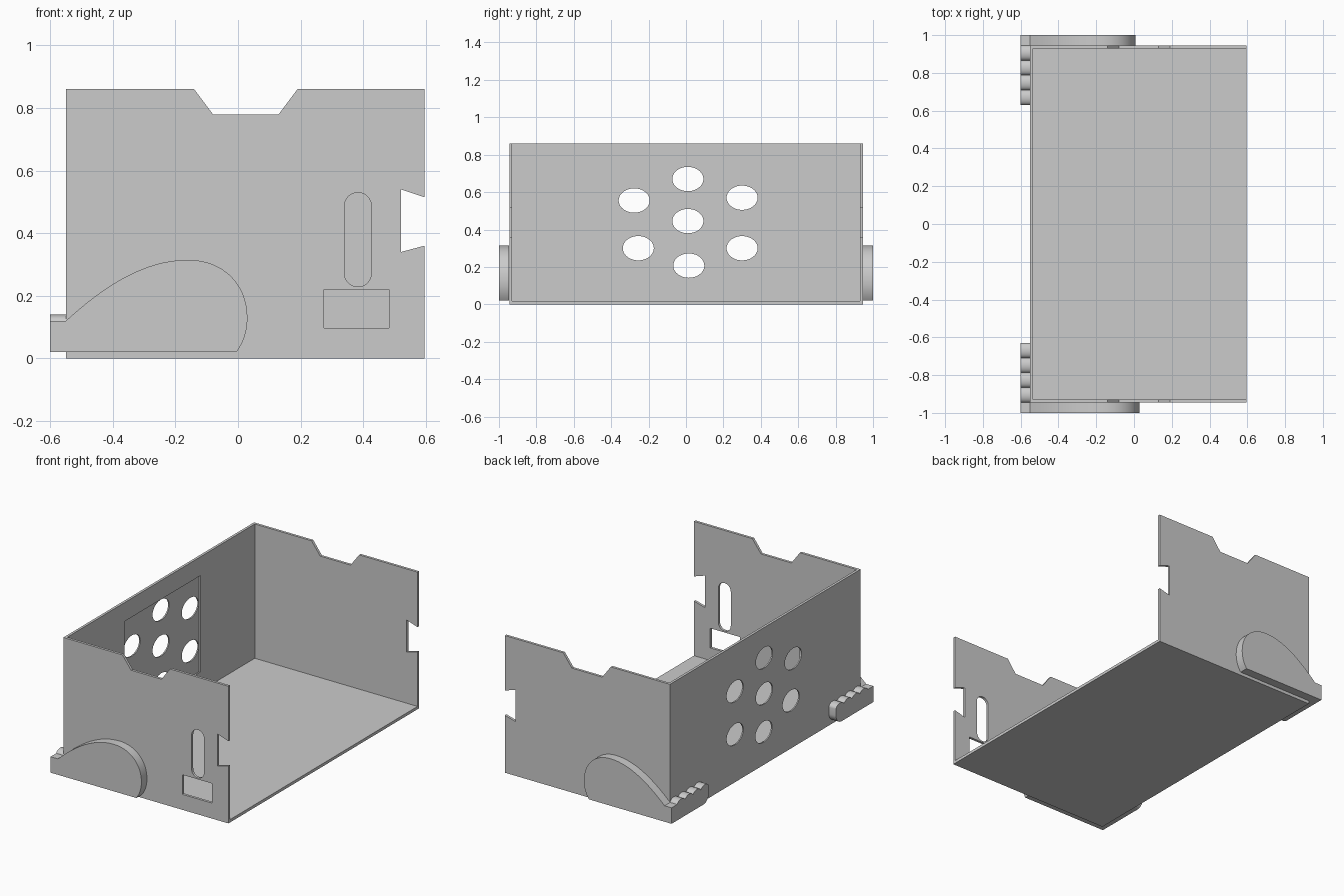
import bpy, bmesh
from math import sin, cos, pi, radians
from mathutils import Matrix, Vector
from mathutils.geometry import interpolate_bezier

if "Cube" in bpy.data.objects:
    bpy.data.objects.remove(bpy.data.objects["Cube"], do_unlink=True)

grey = bpy.data.materials.new("plain grey")
grey.use_nodes = True
grey.diffuse_color = (0.6, 0.6, 0.6, 1)
for node in grey.node_tree.nodes:
    if node.type == 'BSDF_PRINCIPLED':
        node.inputs["Base Color"].default_value = grey.diffuse_color

# Axes: profile u, profile v and thickness direction as matrix columns
XZ = Matrix(((1, 0, 0), (0, 0, -1), (0, 1, 0))).to_4x4()
YZ = Matrix(((0, 0, 1), (1, 0, 0), (0, 1, 0))).to_4x4()
XY = Matrix.Identity(4)


def plate(name, loops, axes, lo, hi):
    """Extrude an outline (first loop) with holes (other loops) from lo to hi."""
    curve = bpy.data.curves.new(name, 'CURVE')
    curve.dimensions = '2D'
    curve.fill_mode = 'BOTH'
    curve.extrude = (hi - lo) / 2
    for loop in loops:
        spline = curve.splines.new('POLY')
        spline.points.add(len(loop) - 1)
        for point, (u, v) in zip(spline.points, loop):
            point.co = (u, v, 0, 1)
        spline.use_cyclic_u = True
    temp = bpy.data.objects.new(name + " curve", curve)
    bpy.context.collection.objects.link(temp)
    bpy.context.view_layer.update()
    graph = bpy.context.evaluated_depsgraph_get()
    mesh = bpy.data.meshes.new_from_object(temp.evaluated_get(graph))
    bpy.data.objects.remove(temp, do_unlink=True)
    bpy.data.curves.remove(curve)

    normal = axes.to_3x3() @ Vector((0, 0, 1))
    middle = (lo + hi) / 2 * Vector([abs(c) for c in normal])
    mesh.transform(Matrix.Translation(middle) @ axes)
    bm = bmesh.new()
    bm.from_mesh(mesh)
    bmesh.ops.remove_doubles(bm, verts=bm.verts, dist=0.0002)
    bmesh.ops.recalc_face_normals(bm, faces=bm.faces)
    bm.to_mesh(mesh)
    bm.free()
    mesh.materials.clear()
    mesh.materials.append(grey)
    obj = bpy.data.objects.new(name, mesh)
    bpy.context.collection.objects.link(obj)
    bpy.ops.object.select_all(action='DESELECT')
    obj.select_set(True)
    bpy.context.view_layer.objects.active = obj
    bpy.ops.object.shade_smooth_by_angle(angle=radians(30))
    return obj


def rect(u0, u1, v0, v1):
    return [(u0, v0), (u1, v0), (u1, v1), (u0, v1)]


def arc(u, v, ru, rv, start, end, steps):
    angles = [start + (end - start) * i / steps for i in range(steps + 1)]
    return [(u + ru * cos(a), v + rv * sin(a)) for a in angles]


def ellipse(u, v, ru, rv):
    return arc(u, v, ru, rv, 0, 2 * pi, 40)[:-1]


LEFT, RIGHT, SIDE, HEIGHT = -0.55, 0.595, 0.945, 0.86
WALL = 0.016

# Floor
plate("floor", [rect(LEFT + WALL, RIGHT, -SIDE + WALL, SIDE - WALL)], XY, 0, 0.018)

# Side walls with a notch in the top and the open edge
outline = [(LEFT, 0), (RIGHT, 0), (RIGHT, 0.36), (0.52, 0.34), (0.52, 0.54),
           (RIGHT, 0.515), (RIGHT, HEIGHT), (0.19, HEIGHT), (0.13, 0.78),
           (-0.08, 0.78), (-0.14, HEIGHT), (LEFT, HEIGHT)]
slot = arc(0.383, 0.487, 0.043, 0.043, 0, pi, 16) + arc(0.383, 0.272, 0.043, 0.043, pi, 2 * pi, 16)
window = rect(0.275, 0.483, 0.097, 0.22)
plate("front_wall", [outline, slot, window], XZ, -SIDE, -SIDE + WALL)
plate("rear_wall", [outline], XZ, SIDE - WALL, SIDE)

# Long wall: outer skin with round holes, inner skin with a recessed panel
holes = [(0.01, 0.67), (-0.277, 0.555), (0.30, 0.57), (0.01, 0.445),
         (-0.255, 0.30), (0.30, 0.30), (0.015, 0.207)]
long_outline = rect(-SIDE + WALL, SIDE - WALL, 0, HEIGHT)
middle = LEFT + WALL / 2
plate("long_wall_outer", [long_outline] + [ellipse(u, v, 0.083, 0.065) for u, v in holes],
      YZ, LEFT, middle)
plate("long_wall_inner", [long_outline, rect(-0.362, 0.39, 0.138, 0.742)],
      YZ, middle, LEFT + WALL)

# Rounded fins on the outside of the side walls
spans = [((-0.005, 0.02), (0.02, 0.055), (0.03, 0.09), (0.03, 0.13)),
         ((0.03, 0.13), (0.03, 0.24), (-0.05, 0.315), (-0.16, 0.315)),
         ((-0.16, 0.315), (-0.3, 0.315), (-0.43, 0.23), (LEFT, 0.12))]
fin = [(-0.6, 0.02)]
for span in spans:
    fin += [(p.x, p.y) for p in interpolate_bezier(*[Vector((u, v, 0)) for u, v in span], 17)[:-1]]
fin += [(LEFT, 0.12), (-0.6, 0.12)]
plate("front_fin", [fin], XZ, -1, -SIDE)
plate("rear_fin", [[(-0.6 + (u + 0.6) * 0.965, v) for u, v in fin]], XZ, SIDE, 1)

# Scalloped grips wrapping from the fins onto the long wall
bump = (SIDE - 0.63) / 4
grip = [(SIDE, 0.02)] + arc(0.685, 0.075, 0.055, 0.055, 1.5 * pi, pi, 12)
for i in range(4):
    grip += arc(0.63 + bump * (i + 0.5), 0.115, bump / 2, 0.025, pi, 0, 12)[(i > 0):]
plate("rear_grip", [grip], YZ, -0.6, LEFT)
plate("front_grip", [[(-u, v) for u, v in grip]], YZ, -0.6, LEFT)
